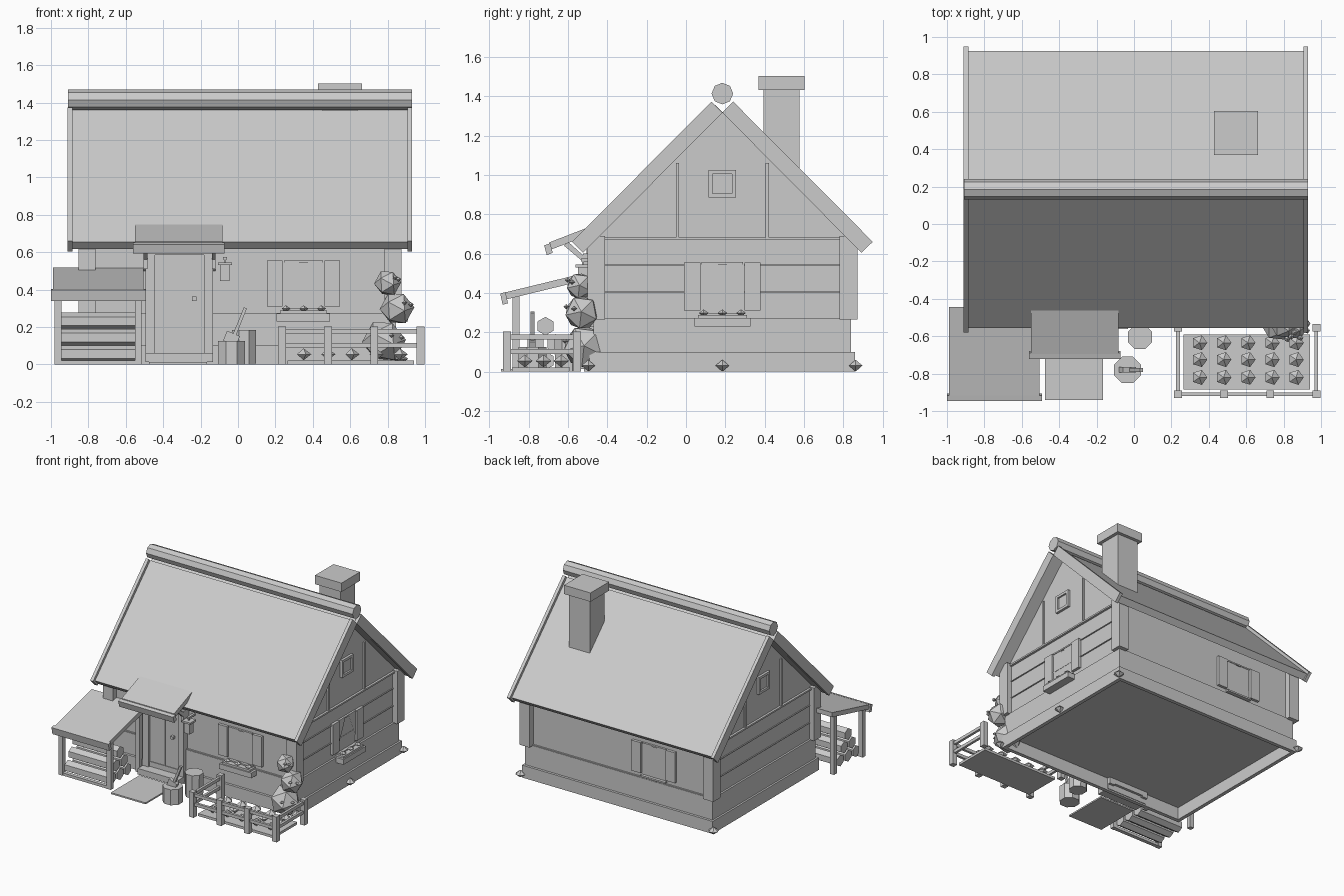
import bpy, bmesh
from math import pi, cos, sin, radians
from mathutils import Matrix, Vector

cube = bpy.data.objects.get("Cube")
if cube:
    bpy.data.objects.remove(cube, do_unlink=True)

grey = bpy.data.materials.new("plain_grey")
grey.use_nodes = True
grey.diffuse_color = (0.6, 0.6, 0.6, 1)
grey.node_tree.nodes["Principled BSDF"].inputs["Base Color"].default_value = (0.6, 0.6, 0.6, 1)

CX, CY = 0.01, 0.185          # centre of the house
HX, HY = 0.82, 0.64           # half size of the walls
FRONT = CY - HY
ID = Matrix.Identity(4)


def finish(name, bm, matrix=ID):
    bmesh.ops.transform(bm, matrix=matrix, verts=bm.verts)
    bmesh.ops.recalc_face_normals(bm, faces=bm.faces)
    mesh = bpy.data.meshes.new(name)
    bm.to_mesh(mesh)
    bm.free()
    mesh.materials.append(grey)
    obj = bpy.data.objects.new(name, mesh)
    bpy.context.collection.objects.link(obj)
    return obj


def box(name, x0, x1, y0, y1, z0, z1, matrix=ID):
    bm = bmesh.new()
    bmesh.ops.create_cube(bm, size=1)
    for v in bm.verts:
        v.co = Vector(((x0 + x1) / 2 + v.co.x * (x1 - x0),
                       (y0 + y1) / 2 + v.co.y * (y1 - y0),
                       (z0 + z1) / 2 + v.co.z * (z1 - z0)))
    return finish(name, bm, matrix)


def prism(name, profile, x0, x1, matrix=ID):
    """Extrude a (y, z) profile along x."""
    bm = bmesh.new()
    face = bm.faces.new([bm.verts.new((x0, y, z)) for y, z in profile])
    new = bmesh.ops.extrude_face_region(bm, geom=[face])["geom"]
    bmesh.ops.translate(bm, vec=(x1 - x0, 0, 0),
                        verts=[g for g in new if isinstance(g, bmesh.types.BMVert)])
    return finish(name, bm, matrix)


def turned(name, profile, sides, matrix=ID):
    """Faceted solid of revolution from (radius, z) pairs."""
    bm = bmesh.new()
    rings = [[bm.verts.new((r * cos(2 * pi * i / sides), r * sin(2 * pi * i / sides), z))
              for i in range(sides)] for r, z in profile]
    for a, b in zip(rings, rings[1:]):
        for i in range(sides):
            j = (i + 1) % sides
            bm.faces.new((a[i], a[j], b[j], b[i]))
    bm.faces.new(rings[0])
    bm.faces.new(rings[-1])
    bmesh.ops.remove_doubles(bm, verts=bm.verts, dist=0.0003)
    return finish(name, bm, matrix)


def diamond(name, x, y, z, r, h, sides=5):
    turned(name, [(0, -h), (r, 0), (0, h)], sides, Matrix.Translation((x, y, z)))


def along_x(x, y, z):
    return Matrix.Translation((x, y, z)) @ Matrix.Rotation(pi / 2, 4, 'Y')


# Foundation: a hollow ring of boards below a solid course, then walls and gables
for s in (-1, 1):
    bx, by = CX + s * .835, CY + s * .66
    box("foundation_side", bx - .015, bx + .015, CY - .675, CY + .675, 0, .1)
    box("foundation_front_back", CX - .82, CX + .82, by - .015, by + .015, 0, .1)
box("foundation_upper", CX - .835, CX + .835, CY - .655, CY + .655, .1, .27)
prism("walls", [(FRONT, .27), (CY + HY, .27), (CY + HY, .68), (CY, 1.32), (FRONT, .68)],
      CX - HX, CX + HX)
for sx in (-1, 1):
    wx = CX + sx * HX
    for sy in (-1, 1):
        px, py = CX + sx * .818, CY + sy * .642
        box("corner_post", px - .045, px + .045, py - .045, py + .045, .265, .69)
        box("gable_stud", wx - .012, wx + .012, CY + sy * .228 - .008, CY + sy * .228 + .008, .68, 1.06)
    box("gable_beam", wx - .018, wx + .018, CY - .6, CY + .6, .67, .683)
    for z in (.40, .54):
        box("wall_board", wx - .008, wx + .008, CY - .6, CY + .6, z, z + .006)
    # Small attic window made of four frame bars and a pane
    for s in (-1, 1):
        a, b = CY + s * .06, .955 + s * .06
        box("attic_frame_side", wx - .02, wx + .02, a - .01, a + .01, .885, 1.025)
        box("attic_frame_bar", wx - .02, wx + .02, CY - .05, CY + .05, b - .01, b + .01)
    box("attic_pane", wx - .006, wx + .006, CY - .05, CY + .05, .905, 1.005)
for sy in (-1, 1):
    y = CY + sy * HY
    box("wall_sill", CX - .78, CX + .78, y - .012, y + .012, .255, .275)

# Roof slabs with raised verge boards, and the ridge pole
for s in (-1, 1):
    def slope(pts):
        return [(CY + s * d, z) for d, z in pts]
    prism("roof_slab", slope([(0, 1.319), (.0375, 1.357), (.74, .655), (.7025, .6165)]), CX - .895, CX + .895)
    verge = slope([(0, 1.317), (.055, 1.373), (.765, .66), (.708, .604)])
    for sx in (-1, 1):
        prism("verge_board", verge, CX + sx * .895, CX + sx * .921)
turned("ridge_pole", [(.055, -.92), (.055, .92)], 8, along_x(CX, CY, 1.414))

# Chimney
box("chimney_stack", .452, .638, .393, .578, .93, 1.45)
box("chimney_cap", .428, .664, .368, .604, 1.432, 1.503)


def window(x, y, angle, flowers):
    """Window with shutters and curtains, facing -y before turning."""
    m = Matrix.Translation((x, y, 0)) @ Matrix.Rotation(angle, 4, 'Z')
    box("window_pane", -.11, .11, -.006, .006, .295, .55, m)
    for s in (-1, 1):
        box("shutter", s * .112, s * .195, -.022, .01, .31, .555, m)
        bm = bmesh.new()
        bm.faces.new([bm.verts.new((s * u, -.012, z)) for u, z in ((.105, .55), (.02, .55), (.105, .36))])
        finish("curtain", bm, m)
    box("window_head", -.105, .105, -.016, .01, .545, .556, m)
    box("window_sill", -.11, .11, -.03, .01, .285, .298, m)
    if flowers:
        box("flower_box", -.143, .143, -.08, .01, .23, .272, m)
        box("flower_soil", -.125, .125, -.07, .01, .272, .288, m)
        for u in (-.095, 0, .095):
            p = m @ Vector((u, -.045, .298))
            diamond("box_flower", p.x, p.y, p.z, .026, .018)


window(.35, FRONT, 0, True)
window(CX + HX, CY, pi / 2, True)
window(-.3, CY + HY, pi, False)

# Door, frame, step and path
box("door", -.445, -.18, FRONT - .03, FRONT + .02, .06, .595)
for x in (-.47, -.158):
    box("door_jamb", x - .025, x + .025, FRONT - .05, FRONT + .02, .05, .6)
box("door_lintel", -.495, -.133, FRONT - .05, FRONT + .02, .585, .625)
box("door_groove", -.312, -.306, FRONT - .036, FRONT, .06, .595)
box("door_knob", -.245, -.223, FRONT - .055, FRONT, .34, .362)
box("door_step", -.495, -.133, -.57, FRONT, .012, .06)
box("path_slab", -.475, -.165, -.94, -.575, 0, .012)

# Door canopy on diagonal brackets
prism("canopy_roof", [(-.455, .75), (-.695, .657), (-.695, .617), (-.455, .71)], -.55, -.083)
prism("canopy_lip", [(-.69, .652), (-.722, .642), (-.708, .592), (-.678, .604)], -.562, -.072)
for x in (-.495, -.13):
    prism("canopy_bracket", [(-.455, .53), (-.455, .5), (-.62, .64), (-.6, .66)], x - .01, x + .01)
    box("bracket_leg", x - .01, x + .01, -.525, -.45, .51, .6)

# Lantern by the door
box("lantern_body", -.095, -.045, -.55, -.5, .445, .53)
box("lantern_cap", -.108, -.032, -.562, -.488, .53, .545)
box("lantern_hook", -.08, -.06, -.535, -.44, .56, .575)
box("lantern_hanger", -.076, -.064, -.53, -.52, .54, .565)

# Wood shelter with stacked logs
prism("shelter_roof", [(-.445, .518), (-.93, .4), (-.93, .363), (-.445, .481)], -.99, -.505)
prism("shelter_lip", [(-.918, .404), (-.945, .397), (-.933, .34), (-.906, .347)], -1, -.493)
for x in (-.963, -.533):
    for y, h in ((-.865, .39), (-.5, .48)):
        box("shelter_post", x - .018, x + .018, y - .018, y + .018, 0, h)
box("shelter_floor_beam", -.95, -.54, -.88, -.85, 0, .022)
for row in range(3):
    for i in range(3 - row):
        y = -.715 + (i - (2 - row) / 2) * .1
        turned("log", [(.047, -.198), (.047, .198)], 6, along_x(-.747, y, .055 + row * .088))

# Chopping block, axe and barrel
turned("chopping_block", [(.077, 0), (.077, .125)], 8,
       Matrix.Translation((-.035, -.78, 0)) @ Matrix.Rotation(pi / 8, 4, 'Z'))
tilt = Matrix.Translation((-.03, -.78, .13)) @ Matrix.Rotation(radians(22), 4, 'Y')
box("axe_handle", -.009, .009, -.01, .01, 0, .185, tilt)
box("axe_head", -.045, .03, -.015, .015, -.02, .035, tilt)
turned("barrel", [(.068, 0), (.07, .185)], 8,
       Matrix.Translation((.032, -.604, 0)) @ Matrix.Rotation(pi / 8, 4, 'Z'))

# Garden bed with rows of plants
box("garden_bed", .265, .94, -.885, -.59, 0, .02)
for i in range(5):
    for y in (-.635, -.725, -.82):
        diamond("garden_plant", .35 + i * .129, y, .054, .042, .032)

# Fence around the bed
for x, y in [(.235 + i * .2467, -.91) for i in range(4)] + [(.235, -.555), (.975, -.555)]:
    box("fence_post", x - .021, x + .021, y - .021, y + .021, 0, .203)
for z in (.09, .164):
    box("fence_rail_front", .235, .975, -.92, -.9, z, z + .025)
    for x in (.235, .975):
        box("fence_rail_side", x - .01, x + .01, -.91, -.555, z, z + .025)

# Climbing bush at the corner with small blossoms
for x, y, z, r in ((.78, -.515, .125, .118), (.85, -.53, .3, .093), (.8, -.54, .435, .073)):
    bm = bmesh.new()
    bmesh.ops.create_icosphere(bm, subdivisions=1, radius=r)
    finish("bush_ball", bm, Matrix.Translation((x, y, z)) @ Matrix.Rotation(.5, 4, 'X') @ Matrix.Rotation(.4, 4, 'Y'))
    diamond("bush_blossom", x + .04, y - r * .85, z + .03, .016, .013)
    diamond("bush_blossom", x + r * .8, y - .04, z + .02, .016, .013)

# Stones at the foot of the walls
for x, y in ((.87, -.497), (.87, CY), (.87, .863), (-.85, .863)):
    diamond("foot_stone", x, y, .03, .04, .03, 6)
